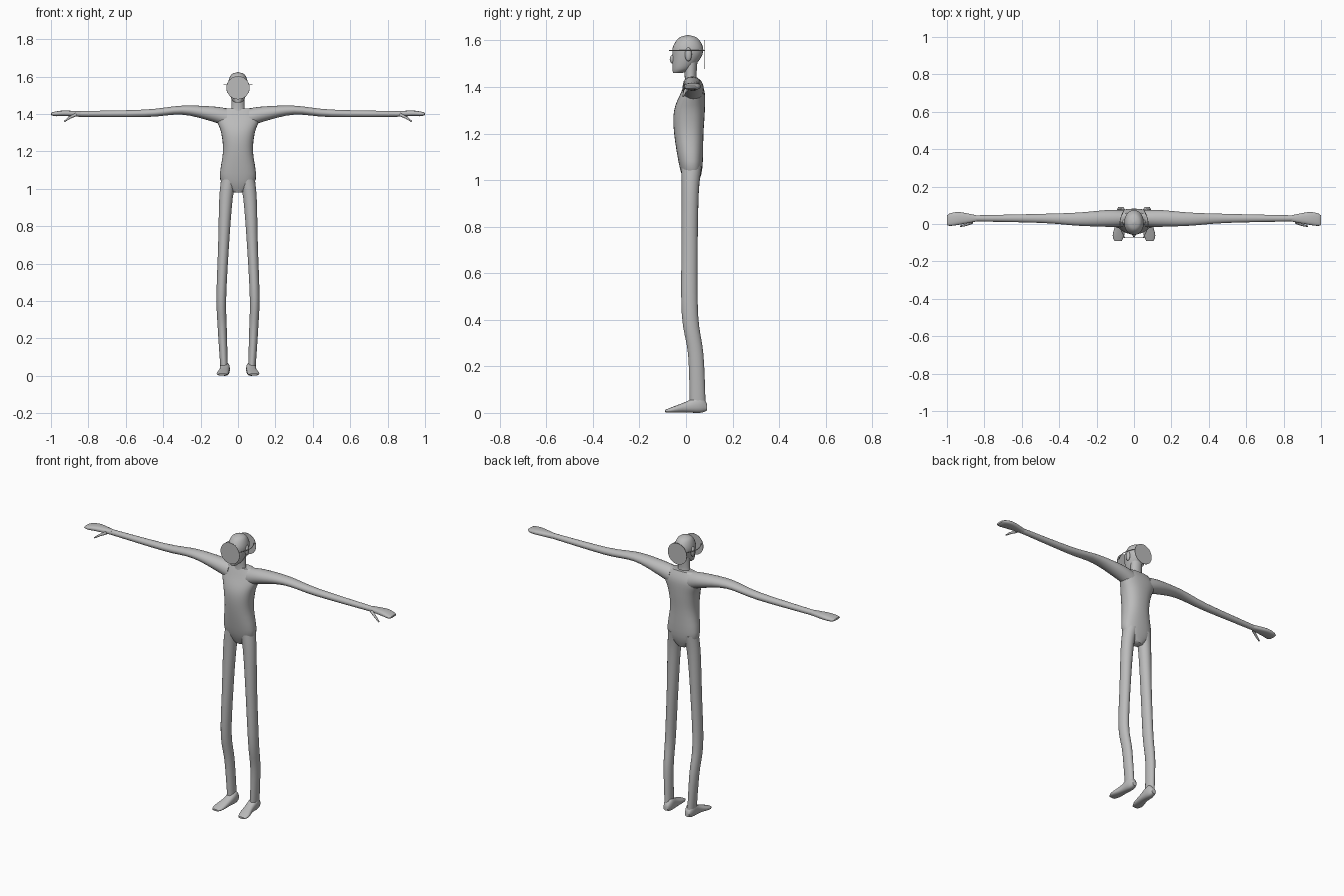
import bpy, bmesh, math
from mathutils import Vector, Matrix

cube = bpy.data.objects.get("Cube")
if cube:
    bpy.data.objects.remove(cube, do_unlink=True)

grey = bpy.data.materials.new("plain grey")
grey.use_nodes = True
shade = (0.5, 0.5, 0.5, 1)
grey.diffuse_color = shade
grey.node_tree.nodes["Principled BSDF"].inputs["Base Color"].default_value = shade


def finish(name, bm):
    """Turn a bmesh into a smooth grey object with sharp edges kept."""
    bmesh.ops.recalc_face_normals(bm, faces=bm.faces)
    mesh = bpy.data.meshes.new(name)
    bm.to_mesh(mesh)
    bm.free()
    mesh.materials.append(grey)
    obj = bpy.data.objects.new(name, mesh)
    bpy.context.collection.objects.link(obj)
    bpy.ops.object.select_all(action='DESELECT')
    obj.select_set(True)
    bpy.context.view_layer.objects.active = obj
    bpy.ops.object.shade_smooth_by_angle(angle=math.radians(60))


def blend(stations, steps=4):
    """Add in-between stations along a smooth curve through the given ones."""
    points = [Vector(s) for s in stations]
    ends = [points[0], *points, points[-1]]
    result = []
    for before, start, end, after in zip(ends, points, points[1:], ends[3:]):
        for step in range(steps):
            u = step / steps
            pull_in = (end - before) / 2
            pull_out = (after - start) / 2
            gap = end - start
            result.append(start + u * pull_in
                          + u * u * (3 * gap - 2 * pull_in - pull_out)
                          + u * u * u * (pull_in + pull_out - 2 * gap))
    return result + [points[-1]]


def loft(name, axis, stations, side=1, sides=20, power=1.0):
    """Skin ovals: position on the axis, centre on the other two, two radii."""
    bm = bmesh.new()
    loops = []
    for along, centre_a, centre_b, radius_a, radius_b in blend(stations):
        loop = []
        for i in range(sides):
            angle = math.tau * i / sides
            c, s = math.cos(angle), math.sin(angle)
            a = centre_a + radius_a * math.copysign(abs(c) ** power, c)
            b = centre_b + radius_b * math.copysign(abs(s) ** power, s)
            x, y, z = {'X': (along, a, b), 'Y': (a, along, b), 'Z': (a, b, along)}[axis]
            loop.append(bm.verts.new((side * x, y, z)))
        loops.append(loop)
    for low, high in zip(loops, loops[1:]):
        for i in range(sides):
            j = (i + 1) % sides
            bm.faces.new((low[i], low[j], high[j], high[i]))
    bm.faces.new(loops[0])
    bm.faces.new(loops[-1])
    finish(name, bm)


def ball(name, centre, radii):
    bm = bmesh.new()
    place = Matrix.Translation(centre) @ Matrix.Diagonal((*radii, 1))
    bmesh.ops.create_uvsphere(bm, u_segments=12, v_segments=8, radius=1, matrix=place)
    finish(name, bm)


def plate(name, y):
    """Round upright plate facing front and back."""
    bm = bmesh.new()
    place = Matrix.Translation((0, y, 1.54)) @ Matrix.Rotation(math.pi / 2, 4, 'X')
    bmesh.ops.create_cone(bm, cap_ends=True, segments=32, radius1=plate_radius,
                          radius2=plate_radius, depth=0.002, matrix=place)
    finish(name, bm)


def rod(name, path, radius, tip=1.0):
    """Thin rod along a path, narrowing towards its tip."""
    curve = bpy.data.curves.new(name, 'CURVE')
    curve.dimensions = '3D'
    curve.bevel_depth = radius
    curve.bevel_resolution = 2
    curve.use_fill_caps = True
    spline = curve.splines.new('POLY')
    last = len(path) - 1
    spline.points.add(last)
    for i, (point, place) in enumerate(zip(spline.points, path)):
        point.co = (*place, 1)
        point.radius = 1 + (tip - 1) * i / last
    curve.materials.append(grey)
    bpy.context.collection.objects.link(bpy.data.objects.new(name, curve))


# Body core
loft("torso", 'Z', [(0.98, 0, 0.025, 0.03, 0.025), (1.05, 0, 0.022, 0.095, 0.048),
                    (1.2, 0, 0.012, 0.08, 0.063), (1.3, 0, 0.015, 0.09, 0.066),
                    (1.38, 0, 0.03, 0.115, 0.05), (1.43, 0, 0.03, 0.08, 0.03)],
     sides=28, power=0.85)
loft("neck", 'Z', [(1.4, 0, 0.025, 0.05, 0.035), (1.43, 0, 0.02, 0.036, 0.025),
                   (1.52, 0, 0.02, 0.036, 0.03)])
loft("head", 'Z', [(1.46, 0, -0.036, 0.016, 0.02), (1.48, 0, -0.016, 0.035, 0.042),
                   (1.53, 0, 0.004, 0.05, 0.062), (1.57, 0, 0.008, 0.052, 0.065),
                   (1.61, 0, 0.009, 0.036, 0.041), (1.623, 0, 0.009, 0.004, 0.004)], sides=24)
ball("nose", (0, -0.055, 1.52), (0.01, 0.015, 0.02))

# Round plates held in front of and behind the head
plate_radius = 0.062
front_y, back_y = -0.073, 0.08
plate("front_plate", front_y)
plate("back_plate", back_y)

for label, side in (("left", 1), ("right", -1)):
    # Bowed rod joining the two plates around the side of the head
    bow = []
    for i in range(17):
        u = i / 16
        bow.append((side * (0.05 + 0.025 * math.sin(math.pi * u)),
                    front_y + u * (back_y - front_y), 1.556))
    rod(label + "_side_rod", bow, 0.002)
    ball(label + "_ear", (side * 0.052, 0.01, 1.54), (0.01, 0.015, 0.03))

    # Arm from shoulder to wrist, flat hand and lowered thumb
    loft(label + "_arm", 'X', [(0.06, 0.03, 1.38, 0.045, 0.05), (0.14, 0.03, 1.4, 0.045, 0.04),
                               (0.3, 0.026, 1.42, 0.035, 0.024), (0.5, 0.03, 1.403, 0.024, 0.02),
                               (0.86, 0.03, 1.4, 0.016, 0.015)], side)
    loft(label + "_hand", 'X', [(0.84, 0.03, 1.4, 0.016, 0.014), (0.93, 0.03, 1.403, 0.033, 0.015),
                                (0.98, 0.024, 1.4, 0.034, 0.012), (1, 0.02, 1.4, 0.026, 0.005)],
         side, power=0.8)
    rod(label + "_thumb", [(side * 0.865, 0.01, 1.397), (side * 0.9, -0.005, 1.38),
                           (side * 0.928, -0.012, 1.36)], 0.009, 0.45)

    # Leg from ankle to hip, and foot from heel to toes
    loft(label + "_leg", 'Z', [(0.04, 0.074, 0.05, 0.02, 0.034), (0.25, 0.084, 0.042, 0.024, 0.033),
                               (0.42, 0.089, 0.017, 0.026, 0.035), (0.7, 0.077, 0.015, 0.029, 0.035),
                               (0.95, 0.064, 0.018, 0.036, 0.037), (1.06, 0.047, 0.024, 0.042, 0.044)],
         side)
    loft(label + "_foot", 'Y', [(0.09, 0.07, 0.025, 0.014, 0.015), (0.06, 0.07, 0.037, 0.026, 0.037),
                                (0, 0.073, 0.025, 0.027, 0.023), (-0.06, 0.083, 0.013, 0.031, 0.012),
                                (-0.09, 0.085, 0.008, 0.02, 0.005)], side, power=0.8)
